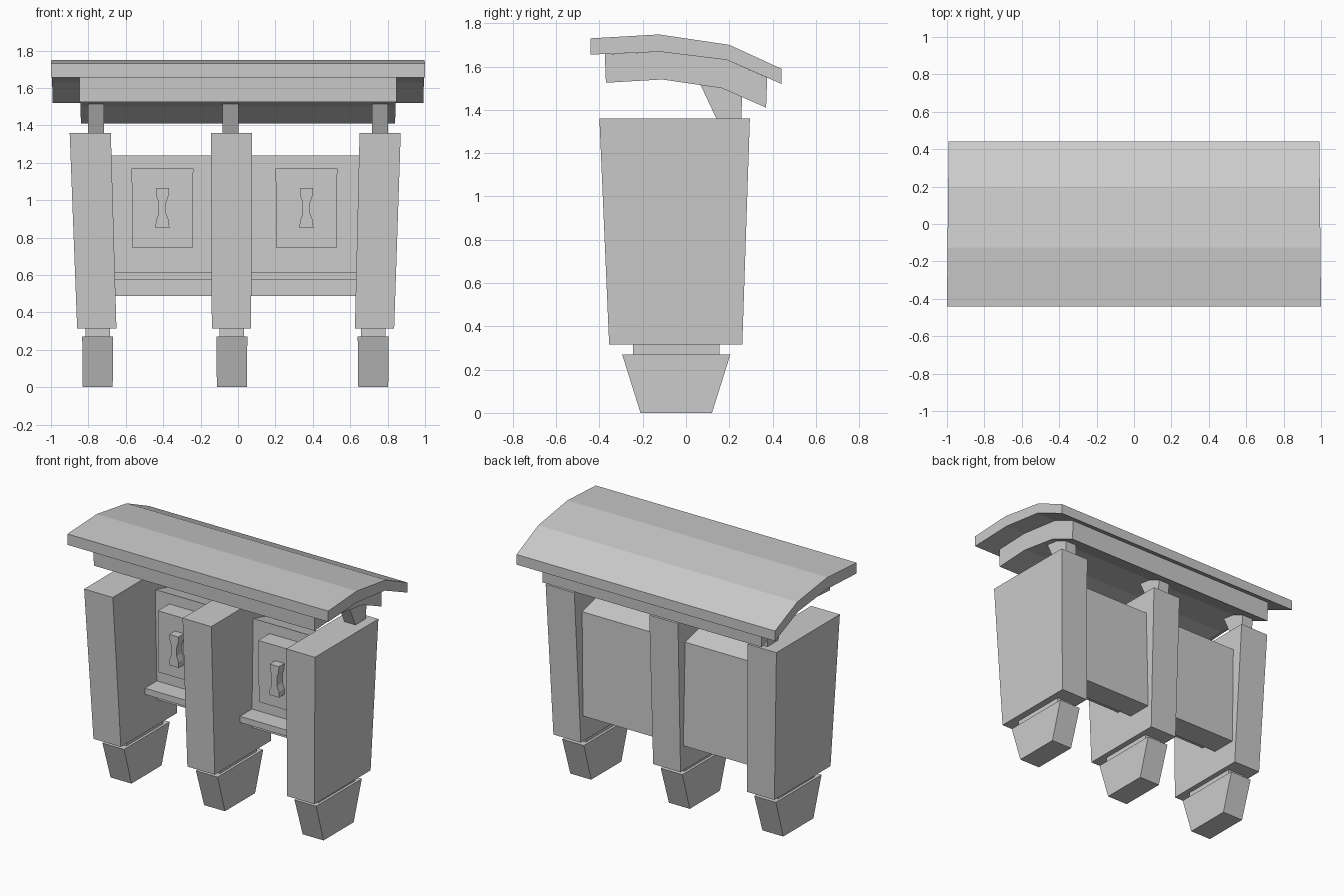
import bpy
import bmesh
from mathutils import Vector

cube = bpy.data.objects.get("Cube")
if cube:
    bpy.data.objects.remove(cube, do_unlink=True)

COLOUR = (0.6, 0.6, 0.6, 1)
grey = bpy.data.materials.new("plain grey")
grey.use_nodes = True
grey.diffuse_color = COLOUR
grey.node_tree.nodes["Principled BSDF"].inputs["Base Color"].default_value = COLOUR


def finish(name, bm):
    bmesh.ops.recalc_face_normals(bm, faces=bm.faces)
    mesh = bpy.data.meshes.new(name)
    bm.to_mesh(mesh)
    bm.free()
    mesh.materials.append(grey)
    obj = bpy.data.objects.new(name, mesh)
    bpy.context.collection.objects.link(obj)
    return obj


def block(name, z0, z1, bottom, top):
    """Tapered box; bottom and top are (x0, x1, y0, y1)."""
    bm = bmesh.new()
    bmesh.ops.create_cube(bm, size=1)
    for v in bm.verts:
        x0, x1, y0, y1 = top if v.co.z > 0 else bottom
        v.co = (x1 if v.co.x > 0 else x0, y1 if v.co.y > 0 else y0,
                z1 if v.co.z > 0 else z0)
    return finish(name, bm)


def prism(name, profile, start, end, axis, taper=0):
    """Extrude a (y, z) profile along x, or an (x, z) profile along y."""
    bm = bmesh.new()
    place = (lambda a, b: (start, a, b)) if axis == "x" else (lambda a, b: (a, start, b))
    face = bm.faces.new([bm.verts.new(place(a, b)) for a, b in profile])
    length = end - start
    move = Vector((length, 0, 0)) if axis == "x" else Vector((0, length, 0))
    new = bmesh.ops.extrude_face_region(bm, geom=[face], use_keep_orig=True)
    bmesh.ops.translate(bm, vec=move,
                        verts=[g for g in new["geom"] if isinstance(g, bmesh.types.BMVert)])
    for v in bm.verts:
        v.co.x *= 1 - taper * (v.co.y + 0.44)
    return finish(name, bm)


# Dividers with feet, necks and roof posts; the outer ones lean outwards
for side, bottom_x, top_x, foot_x, post_x in (
        ("right", -0.755, -0.79, -0.75, -0.76),
        ("middle", -0.035, -0.035, -0.033, -0.04),
        ("left", 0.73, 0.76, 0.723, 0.76)):
    block(side + "_divider", 0.315, 1.36,
          (bottom_x - 0.105, bottom_x + 0.105, -0.355, 0.26),
          (top_x - 0.11, top_x + 0.11, -0.40, 0.295))
    block(side + "_neck", 0.26, 0.33,
          (foot_x - 0.065, foot_x + 0.065, -0.245, 0.155),
          (foot_x - 0.065, foot_x + 0.065, -0.245, 0.155))
    block(side + "_foot", 0, 0.27,
          (foot_x - 0.08, foot_x + 0.08, -0.21, 0.12),
          (foot_x - 0.083, foot_x + 0.083, -0.295, 0.205))
    prism(side + "_roof_post",
          [(0.145, 1.35), (0.255, 1.35), (0.26, 1.48), (0.18, 1.51), (0.06, 1.53)],
          post_x - 0.043, post_x + 0.043, "x")

# Two bays: back panel, shelf, raised plate and handle
half_handle = [(0.035, 0.107), (0.033, 0.068), (0.02, 0.03),
               (0.02, -0.03), (0.035, -0.068), (0.037, -0.107)]
for side, x0, x1, centre in (("right", -0.70, -0.10, -0.404), ("left", 0.03, 0.68, 0.366)):
    prism(side + "_back_panel",
          [(0.05, 0.487), (0.23, 0.487), (0.215, 1.2), (0.06, 1.24)], x0, x1, "x")
    prism(side + "_shelf",
          [(-0.08, 0.572), (0.07, 0.572), (0.07, 0.615), (-0.08, 0.615)], x0, x1, "x")
    block(side + "_plate", 0.745, 1.17,
          (centre - 0.16, centre + 0.16, -0.065, 0.07),
          (centre - 0.165, centre + 0.165, -0.065, 0.07))
    outline = [(centre + x, 0.957 + z) for x, z in half_handle]
    outline += [(centre - x, 0.957 + z) for x, z in reversed(half_handle)]
    prism(side + "_handle", outline, -0.125, -0.06, "y")

# Bent roof slab and the narrower canopy beneath it
underside = [(0.44, 1.52), (0.19, 1.63), (-0.12, 1.668), (-0.44, 1.655)]
prism("roof", [(-0.44, 1.73), (-0.125, 1.748), (0.20, 1.70), (0.44, 1.59)] + underside,
      -1, 1, "x", 0.01)
prism("canopy", [(-0.375, 1.657), (-0.12, 1.668), (0.19, 1.63), (0.375, 1.548),
                 (0.37, 1.41), (0.165, 1.50), (-0.11, 1.54), (-0.37, 1.525)],
      -0.847, 0.847, "x", 0.01)
